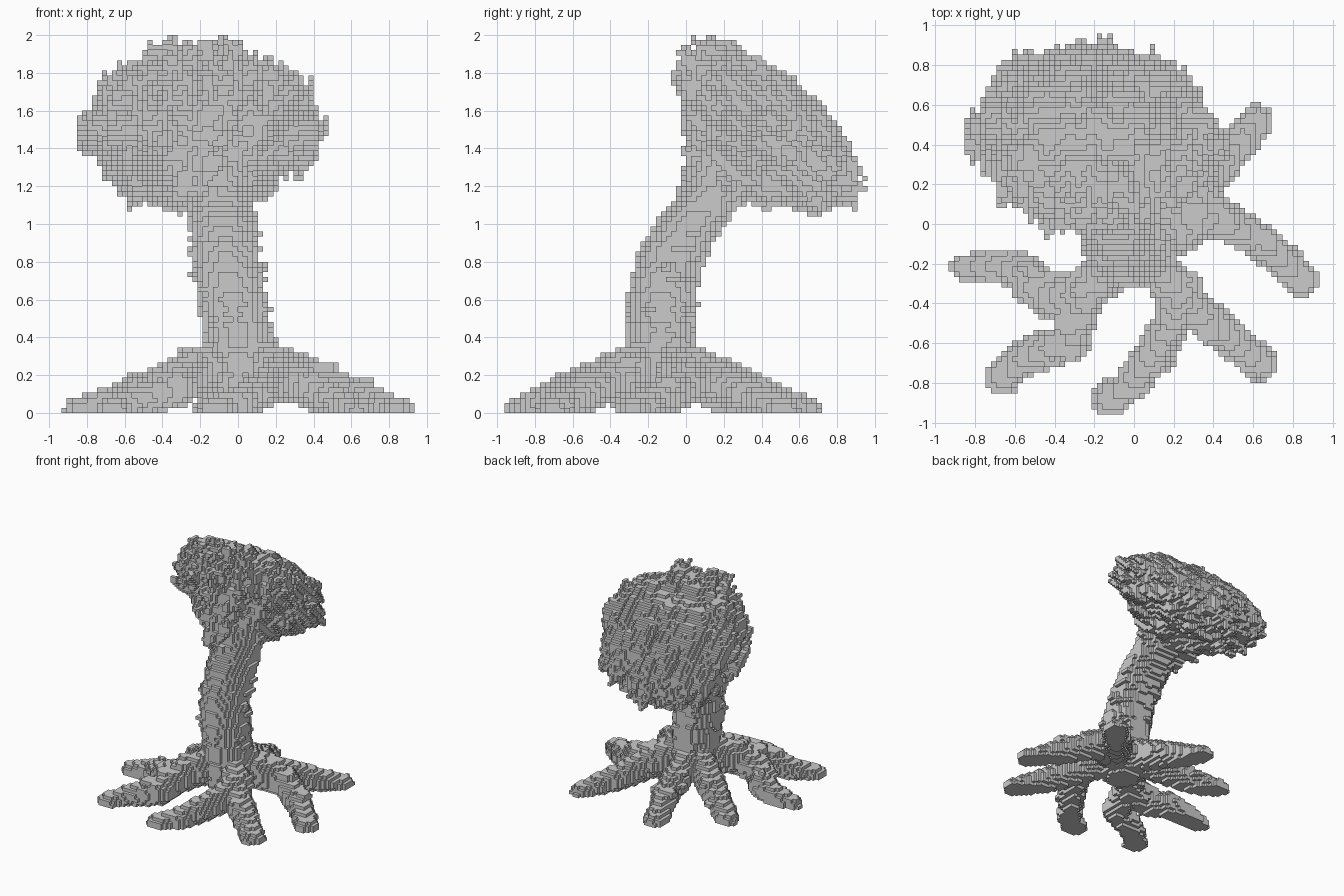
import bpy
import bmesh
import math
import random
from mathutils import Vector, noise

random.seed(4)
S = 2 / 75  # block size

if "Cube" in bpy.data.objects:
    bpy.data.objects.remove(bpy.data.objects["Cube"], do_unlink=True)


def blob(cells, centre, radius, height):
    """Fill an upright ellipsoid with blocks, cut off at the ground."""
    lo = [math.floor((c - r) / S) for c, r in zip(centre, (radius, radius, height))]
    hi = [math.ceil((c + r) / S) for c, r in zip(centre, (radius, radius, height))]
    for i in range(lo[0], hi[0] + 1):
        for j in range(lo[1], hi[1] + 1):
            for k in range(max(lo[2], 0), hi[2] + 1):
                d = Vector(((i + .5) * S, (j + .5) * S, (k + .5) * S)) - centre
                if (d.x ** 2 + d.y ** 2) / radius ** 2 + (d.z / height) ** 2 < 1:
                    cells.add((i, j, k))


def along(points, step):
    """Walk along a polyline, giving points at even steps."""
    pts = [Vector(p) for p in points]
    for a, b in zip(pts, pts[1:]):
        n = max(1, round((b - a).length / step))
        for t in range(n):
            yield a.lerp(b, t / n)
    yield pts[-1]


def interpolate(table, value):
    """Linear lookup in a list of (position, amount) pairs."""
    for (a, ra), (b, rb) in zip(table, table[1:]):
        if a <= value <= b:
            return ra + (rb - ra) * (value - a) / (b - a)
    return 0


# Leaning trunk with small shelf-like knobs, its foot held off the ground
trunk = set()
trunk_path = [(0, -.14, .15), (0, -.13, .4), (-.03, -.13, .6), (-.06, -.09, .8),
              (-.08, .02, 1), (-.1, .14, 1.15), (-.12, .22, 1.3)]
for p in along(trunk_path, .03):
    blob(trunk, p, .18 + random.uniform(-.012, .012), .08)
    if random.random() < .55 and .3 < p.z < 1.1:
        ang = random.uniform(0, math.tau)
        knob = p + Vector((math.cos(ang), math.sin(ang), 0)) * .16
        blob(trunk, knob, .055, .025)

# Forked roots, drawn in plan and sloping down to the ground
roots = set()
root_paths = [
    [(.05, -.08), (.3, .12), (.42, .29), (.52, .39), (.62, .52)],
    [(.05, -.1), (.25, -.04), (.42, .04), (.62, -.08), (.74, -.17), (.84, -.28)],
    [(.05, -.15), (.2, -.3), (.32, -.44), (.48, -.57), (.63, -.7)],
    [(.05, -.15), (.22, -.34), (.2, -.5), (.07, -.69), (.0, -.8), (-.12, -.88)],
    [(-.05, -.15), (-.25, -.33), (-.44, -.38), (-.55, -.24), (-.68, -.21), (-.85, -.22)],
    [(-.05, -.15), (-.25, -.36), (-.32, -.6), (-.54, -.66), (-.66, -.77)],
    [(-.02, -.1), (-.04, .15), (-.07, .38), (-.16, .63)],
    [(-.05, -.1), (-.28, .08), (-.45, .19), (-.61, .31)],
]
for path in root_paths:
    steps = list(along([(x, y, 0) for x, y in path], .035))
    for n, p in enumerate(steps):
        t = n / (len(steps) - 1)
        p.z = .015 + .27 * (1 - t) ** 1.1
        radius = .108 - .025 * t + random.uniform(-.012, .012)
        blob(roots, p, radius, .07 + .07 * (1 - t))
        # Flat bark scales
        if random.random() < .6:
            off = Vector((random.uniform(-.07, .07), random.uniform(-.07, .07),
                          random.uniform(0, .06 + .07 * (1 - t))))
            blob(roots, p + off * min(1, 3 - 3 * t), .06, .03)

# Tilted funnel crown with an uneven rim, streaked down its slope
crown = set()
centre = Vector((-.19, .42, 1.53))
axis = Vector((0, .66, .75)).normalized()
slope = Vector((0, axis.z, -axis.y))
funnel = [(-.56, .14), (-.48, .16), (-.36, .24), (-.2, .41), (-.11, .55), (0, .59),
          (.09, .575), (.17, .5), (.21, .36), (.27, 0)]
outline = [(-180, 1.06), (-130, .93), (-90, .9), (-45, .94), (0, 1.06), (20, .96),
           (45, 1), (90, .95), (135, 1.09), (160, 1), (180, 1.06)]
for i in range(-32, 18):
    for j in range(-5, 36):
        for k in range(38, 75):
            d = Vector(((i + .5) * S, (j + .5) * S, (k + .5) * S)) - centre
            b, h = d.dot(slope), d.dot(axis)
            streak = noise.noise(Vector((d.x * 13, b * 2.2, h * 15)))
            fringe = noise.noise(Vector((d.x * 19, b * 1.5 + 7, h * 22)))
            lump = noise.noise(Vector((d.x * 8, b * 6, 3)))
            ang = math.atan2(b, d.x)
            lobes = interpolate(outline, math.degrees(ang)) + .03 * math.sin(9 * ang)
            r = math.hypot(d.x, b) / lobes
            limit = interpolate(funnel, h + .06 * streak + .04 * lump)
            fray = .08 + .3 * max(0, -b - .35)
            if limit and r < limit + (.08 * streak + fray * fringe) * min(1, limit * 2):
                crown.add((i, j, k))

# Each block belongs to one part only
crown -= trunk
roots -= trunk
solid = trunk | roots | crown

# Corner offsets of the block face pointing each way
SIDES = []
for ax in range(3):
    u, v = (ax + 1) % 3, (ax + 2) % 3
    for sign in (1, -1):
        normal = [0, 0, 0]
        normal[ax] = sign
        ring = []
        for cu, cv in ((0, 0), (1, 0), (1, 1), (0, 1))[::sign]:
            corner = [0, 0, 0]
            corner[ax], corner[u], corner[v] = int(sign > 0), cu, cv
            ring.append(corner)
        SIDES.append((normal, ring))


def build(name, cells):
    """Turn blocks into a mesh of their exposed faces."""
    bm = bmesh.new()
    verts = {}

    def corner(key):
        if key not in verts:
            verts[key] = bm.verts.new([c * S for c in key])
        return verts[key]

    for cell in sorted(cells):
        for normal, ring in SIDES:
            if tuple(c + n for c, n in zip(cell, normal)) not in solid:
                bm.faces.new([corner(tuple(c + o for c, o in zip(cell, off)))
                              for off in ring])
    mesh = bpy.data.meshes.new(name)
    bm.to_mesh(mesh)
    bm.free()
    obj = bpy.data.objects.new(name, mesh)
    bpy.context.collection.objects.link(obj)


build("trunk", trunk)
build("roots", roots)
build("crown", crown)
